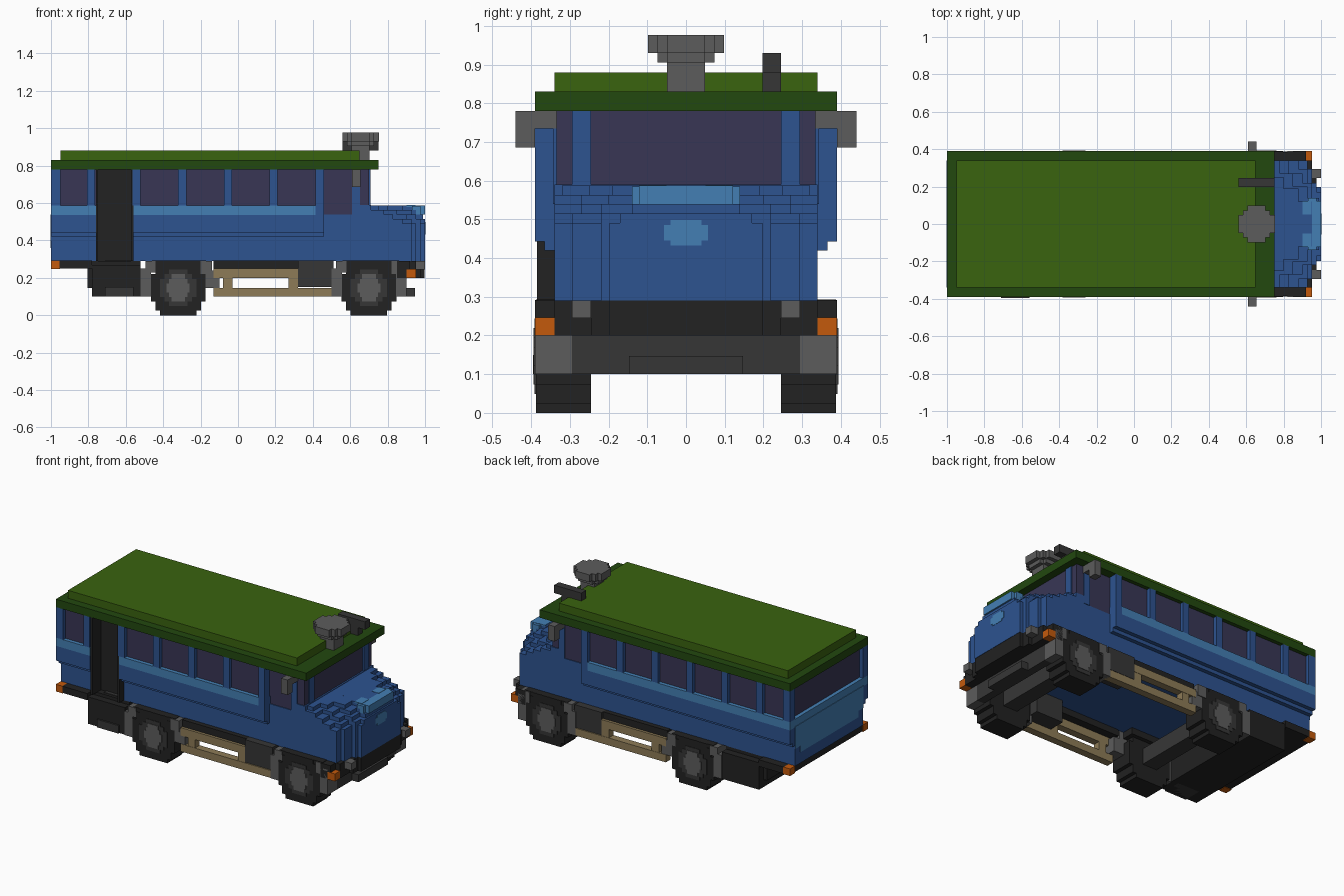
import bpy, bmesh

if "Cube" in bpy.data.objects:
    bpy.data.objects.remove(bpy.data.objects["Cube"], do_unlink=True)


def material(name, hexcode):
    rgb = [int(hexcode[i:i + 2], 16) / 255 for i in (0, 2, 4)]
    col = [c / 12.92 if c < 0.04045 else ((c + 0.055) / 1.055) ** 2.4 for c in rgb] + [1]
    m = bpy.data.materials.new(name)
    m.use_nodes = True
    m.diffuse_color = col
    bsdf = m.node_tree.nodes["Principled BSDF"]
    bsdf.inputs["Base Color"].default_value = col
    bsdf.inputs["Roughness"].default_value = 0.8
    return m


BLUE = material("body blue", "2d5390")
LIGHT = material("light blue", "447fb4")
GLASS = material("purple glass", "383655")
GREEN = material("roof green", "3a630f")
DKGREEN = material("dark green", "22480f")
BLACK = material("black", "222222")
DARK = material("dark grey", "363636")
GREY = material("grey", "5c5c5c")
TAN = material("tan", "8d7b57")
ORANGE = material("orange", "c45a0c")
V = 0.0244  # block size


def finish(name, bm, mat):
    bmesh.ops.recalc_face_normals(bm, faces=bm.faces)
    me = bpy.data.meshes.new(name)
    bm.to_mesh(me)
    bm.free()
    me.materials.append(mat)
    ob = bpy.data.objects.new(name, me)
    bpy.context.collection.objects.link(ob)
    return ob


def boxes(name, mat, items, mirror=False):
    """Boxes as (x0, x1, y0, y1, z0, z1), optionally repeated across y = 0."""
    bm = bmesh.new()
    items = list(items)
    if mirror:
        items += [(a, b, -d, -c, e, f) for a, b, c, d, e, f in items]
    for x0, x1, y0, y1, z0, z1 in items:
        vs = bmesh.ops.create_cube(bm, size=1)["verts"]
        for v in vs:
            v.co = ((x0 + x1) / 2 + v.co.x * (x1 - x0),
                    (y0 + y1) / 2 + v.co.y * (y1 - y0),
                    (z0 + z1) / 2 + v.co.z * (z1 - z0))
    return finish(name, bm, mat)


def disc(name, mat, rows, centre, a0, a1, axis="y"):
    """Stepped disc: rows are half widths in blocks, from the middle outward."""
    q = []
    for i, w in enumerate(rows):
        for p in ((w * V, i * V), (w * V, (i + 1) * V)):
            if not q or q[-1] != p:
                q.append(p)
    right = [(x, -y) for x, y in reversed(q[1:])] + q[1:]
    loop = right + [(-x, y) for x, y in reversed(right)]
    bm = bmesh.new()
    put = (lambda u, w: (centre[0] + u, a0, centre[1] + w)) if axis == "y" else \
          (lambda u, w: (centre[0] + u, centre[1] + w, a0))
    face = bm.faces.new([bm.verts.new(put(u, w)) for u, w in loop])
    ext = bmesh.ops.extrude_face_region(bm, geom=[face])["geom"]
    for v in ext:
        if isinstance(v, bmesh.types.BMVert):
            v.co[1 if axis == "y" else 2] = a1
    return finish(name, bm, mat)


# Roof
boxes("roof_rim", DKGREEN, [(-1, 0.75, -0.39, 0.39, 0.78, 0.83)])
boxes("roof_top", GREEN, [(-0.95, 0.65, -0.34, 0.34, 0.83, 0.88)])
disc("roof_dish_post", GREY, [2, 2], (0.655, 0), 0.83, 0.91, "z")
disc("roof_dish_lower", GREY, [3, 3, 2], (0.655, 0), 0.905, 0.93, "z")
disc("roof_dish", GREY, [4, 4, 3, 2], (0.655, 0), 0.93, 0.976, "z")
boxes("roof_horn", DARK, [(0.56, 0.75, 0.197, 0.245, 0.88, 0.93),
                          (0.61, 0.70, 0.197, 0.245, 0.83, 0.88)])

# Lower body, stepped inward below the belt, with a gap for the doorway
DX0, DX1 = -0.76, -0.56
body = []
for hw, z0, z1 in ((0.34, 0.29, 0.42), (0.365, 0.42, 0.443), (0.39, 0.443, 0.535)):
    body += [(-1, DX0, -hw, hw, z0, z1), (DX1, 0.46, -hw, hw, z0, z1),
             (DX0, DX1, -0.27, hw, z0, z1)]
boxes("body_lower", BLUE, body)
boxes("side_stripe", LIGHT, [(-1, DX0, -0.39, 0.39, 0.535, 0.587),
                             (DX1, 0.415, -0.39, 0.39, 0.535, 0.587),
                             (DX0, DX1, -0.27, 0.39, 0.535, 0.587)])
boxes("stripe_end", BLUE, [(0.415, 0.46, -0.39, 0.39, 0.535, 0.587)])
boxes("rear_panel", LIGHT, [(-1.003, -0.995, -0.34, 0.34, 0.40, 0.54),
                            (-1.003, -0.995, -0.29, 0.29, 0.36, 0.40)])

# Glass core with pillars standing one block proud
boxes("window_glass", GLASS, [(-0.976, DX0, -0.366, 0.366, 0.587, 0.78),
                              (DX1, 0.44, -0.366, 0.366, 0.587, 0.78),
                              (DX0, DX1, -0.27, 0.366, 0.587, 0.78)])
pillars = [(-0.564 + i * 0.244, -0.52 + i * 0.244, 0.34, 0.39, 0.587, 0.78) for i in range(-1, 4)]
pillars += [(-1, -0.95, 0.34, 0.39, 0.587, 0.78), (0.415, 0.46, 0.34, 0.39, 0.587, 0.78)]
boxes("window_pillars", BLUE, pillars, mirror=True)

# Doorway and steps
boxes("doorway", BLACK, [(DX0, DX1, -0.30, -0.265, 0.29, 0.78),
                         (DX0, DX0 + V / 2, -0.385, -0.27, 0.29, 0.78),
                         (DX1 - V / 2, DX1, -0.385, -0.27, 0.29, 0.78)])
boxes("door_steps", DARK, [(-0.71, -0.56, -0.395 + i * V, -0.28, 0.10, 0.15 + i * 0.048)
                           for i in range(5)])

# Cab, narrower than the passenger body
boxes("cab_body", BLUE, [(0.46, 0.71, -0.34, 0.34, 0.29, 0.54),
                         (0.61, 0.71, -0.34, 0.34, 0.54, 0.59)])
boxes("cab_glass", GLASS, [(0.44, 0.70, -0.335, 0.335, 0.54, 0.78)])
boxes("cab_pillars", BLUE, [(0.61, 0.652, 0.30, 0.343, 0.54, 0.78),
                            (0.69, 0.708, 0.245, 0.295, 0.587, 0.78)], mirror=True)
boxes("side_mirrors", GREY, [(0.61, 0.655, 0.335, 0.44, 0.735, 0.78),
                             (0.61, 0.655, 0.39, 0.44, 0.685, 0.74)], mirror=True)

# Nose: each layer is a stack of (front x, half width) steps
layers = [
    (0.29, 0.49, [(0.927, 0.34), (0.951, 0.295), (0.976, 0.22), (1.0, 0.197)]),
    (0.49, 0.515, [(0.88, 0.34), (0.927, 0.295), (0.976, 0.22), (1.0, 0.17)]),
    (0.515, 0.54, [(0.83, 0.34), (0.90, 0.27), (0.951, 0.22), (0.99, 0.14)]),
    (0.54, 0.563, [(0.78, 0.34), (0.85, 0.27), (0.927, 0.20), (0.951, 0.14)]),
    (0.563, 0.587, [(0.75, 0.32), (0.80, 0.25), (0.88, 0.19), (0.951, 0.12)]),
]
boxes("nose", BLUE, [(0.70, x, -w, w, z0, z1) for z0, z1, steps in layers for x, w in steps])
boxes("nose_light_trim", LIGHT, [(0.945, 1.0, -0.122, 0.122, 0.538, 0.587),
                                 (0.93, 0.976, -0.14, 0.14, 0.538, 0.585)])
boxes("nose_trim_top", LIGHT, [(0.90, 0.95, 0.05, 0.122, 0.58, 0.589)], mirror=True)
boxes("nose_badge", LIGHT, [(0.995, 1.002, -0.057, 0.057, 0.445, 0.485),
                            (0.995, 1.002, -0.04, 0.04, 0.432, 0.498)])

# Front bumper, lamps and step
boxes("front_bumper", BLACK, [(0.85, 0.92, -0.39, 0.39, 0.245, 0.29),
                              (0.85, 0.90, -0.39, 0.39, 0.20, 0.25),
                              (0.85, 0.951, -0.34, 0.34, 0.20, 0.29),
                              (0.90, 0.976, -0.245, 0.245, 0.20, 0.29),
                              (0.90, 0.998, -0.197, 0.197, 0.20, 0.29)])
boxes("front_lamps", GREY, [(0.94, 1.0, 0.245, 0.295, 0.245, 0.29)], mirror=True)
boxes("front_indicators", ORANGE, [(0.90, 0.951, 0.34, 0.39, 0.20, 0.247)], mirror=True)
boxes("front_step", DARK, [(0.85, 0.90, -0.295, 0.295, 0.10, 0.20),
                           (0.90, 0.945, -0.147, 0.147, 0.10, 0.147)])

# Rear bumper and lamps
boxes("rear_bumper", BLACK, [(-0.955, -0.78, -0.39, 0.39, 0.25, 0.292),
                             (-0.995, -0.95, -0.34, 0.34, 0.25, 0.292)])
boxes("rear_indicators", ORANGE, [(-1, -0.951, 0.34, 0.39, 0.247, 0.292)], mirror=True)

# Underside: rear box, wheel arches, side boxes, axles
boxes("rear_underbox", BLACK, [(-0.805, -0.52, -0.34, 0.34, 0.147, 0.29),
                               (-0.78, -0.52, -0.385, 0.385, 0.10, 0.27)])
boxes("wheel_arches", BLACK, [(-0.46, -0.17, 0.22, 0.385, 0.25, 0.293),
                              (0.56, 0.86, 0.22, 0.385, 0.25, 0.293)], mirror=True)
boxes("side_boxes", DARK, [(0.32, 0.51, 0.24, 0.385, 0.15, 0.293)], mirror=True)
boxes("side_sills", BLACK, [(-0.13, 0.32, 0.29, 0.37, 0.25, 0.293)], mirror=True)
boxes("axles", DARK, [(x - 0.05, x + 0.05, -0.25, 0.25, 0.10, 0.20) for x in (-0.32, 0.70)])

# Mudguards around each wheel
guards = []
for x in (-0.32, 0.70):
    guards += [(x - 0.20, x - 0.145, 0.295, 0.39, 0.10, 0.25),
               (x - 0.175, x - 0.12, 0.295, 0.39, 0.23, 0.29),
               (x + 0.12, x + 0.18, 0.295, 0.39, 0.22, 0.29)]
guards += [(-0.175, -0.10, 0.295, 0.385, 0.147, 0.24), (0.845, 0.90, 0.295, 0.39, 0.10, 0.26)]
boxes("mudguards", GREY, guards, mirror=True)

# Side rails
boxes("side_rails", TAN, [(-0.13, 0.51, 0.34, 0.387, 0.10, 0.147),
                          (-0.13, 0.32, 0.34, 0.387, 0.20, 0.25),
                          (-0.08, -0.03, 0.34, 0.385, 0.147, 0.20),
                          (0.27, 0.32, 0.34, 0.385, 0.147, 0.20)], mirror=True)

# Wheels
for end, x in (("rear", -0.32), ("front", 0.70)):
    for side, s in (("left", 1), ("right", -1)):
        c = (x, 0.1464)
        disc(f"{end}_{side}_tyre", BLACK, [6, 6, 6, 5, 5, 4], c, s * 0.245, s * 0.388)
        disc(f"{end}_{side}_rim", DARK, [4, 4, 3, 2], c, s * 0.38, s * 0.391)
        disc(f"{end}_{side}_hub", GREY, [2.5, 2, 1.5], c, s * 0.385, s * 0.394)
